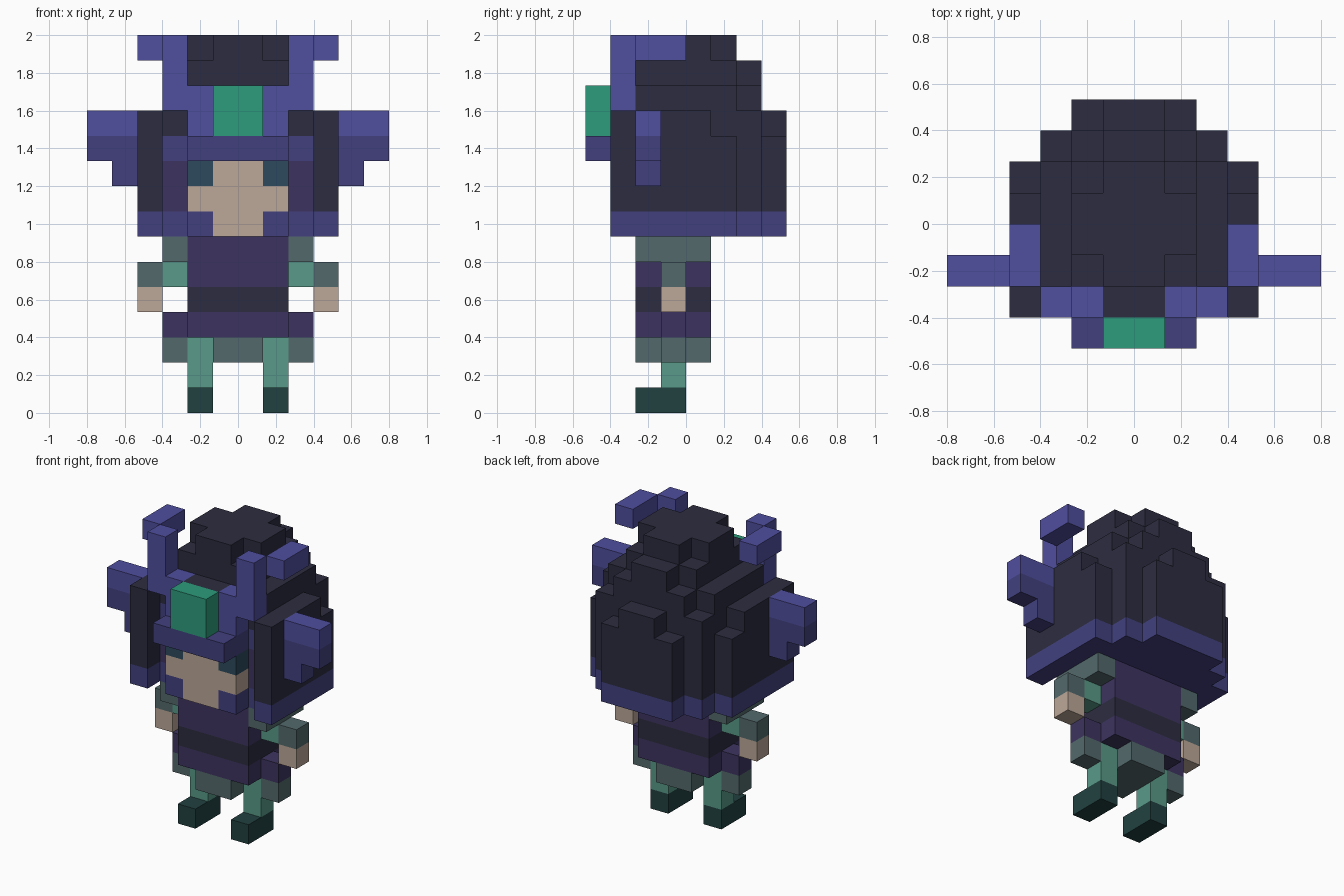
import bpy
import bmesh

if "Cube" in bpy.data.objects:
    bpy.data.objects.remove(bpy.data.objects["Cube"], do_unlink=True)

U = 2 / 15  # size of one block


def material(name, hex_code):
    rgb = [int(hex_code[i:i + 2], 16) / 255 for i in (0, 2, 4)]
    lin = [c / 12.92 if c <= 0.04045 else ((c + 0.055) / 1.055) ** 2.4 for c in rgb]
    m = bpy.data.materials.new(name)
    m.use_nodes = True
    m.diffuse_color = (*lin, 1)
    bsdf = m.node_tree.nodes["Principled BSDF"]
    bsdf.inputs["Base Color"].default_value = (*lin, 1)
    bsdf.inputs["Roughness"].default_value = 0.9
    return m


HAIR = material("charcoal", "2c2c40")
BLUE = material("bright_indigo", "504e9e")
NAVY = material("deep_indigo", "42407f")
GEM = material("emerald", "2d9c7c")
SKIN = material("skin", "bca798")
PURPLE = material("dark_purple", "3d3460")
EYE = material("eye_teal", "2c4a5c")
GREEN = material("sea_green", "599a88")
GREY = material("grey_green", "53696c")
SHOE = material("dark_teal", "214040")


def prism(name, outline, z0, z1, mat):
    """Extrude a flat outline, given in blocks, from z0 up to z1."""
    bm = bmesh.new()
    base = bm.faces.new([bm.verts.new((x * U, y * U, z0 * U)) for x, y in outline])
    top = bmesh.ops.extrude_face_region(bm, geom=[base])["geom"]
    bmesh.ops.translate(bm, vec=(0, 0, (z1 - z0) * U),
                        verts=[v for v in top if isinstance(v, bmesh.types.BMVert)])
    bmesh.ops.recalc_face_normals(bm, faces=bm.faces)
    mesh = bpy.data.meshes.new(name)
    bm.to_mesh(mesh)
    bm.free()
    mesh.materials.append(mat)
    obj = bpy.data.objects.new(name, mesh)
    bpy.context.collection.objects.link(obj)
    return obj


def box(name, x, y, z, mat):
    prism(name, [(x[0], y[0]), (x[1], y[0]), (x[1], y[1]), (x[0], y[1])], *z, mat)


def pair(name, x, y, z, mat):
    box("left_" + name, x, y, z, mat)
    box("right_" + name, (-x[1], -x[0]), y, z, mat)


def slab(name, half, z0, z1, mat):
    """Symmetric slab from the +x half of its outline, front to back."""
    mirrored = [(-x, y) for x, y in reversed(half) if x > 0]
    prism(name, half + mirrored, z0, z1, mat)


# Legs and shoes
pair("shoe", (1, 2), (-2, 0), (0, 1), SHOE)
pair("leg", (1, 2), (-1, 0), (1, 3), GREEN)

# Skirt hem, skirt, belt and chest
box("hem", (-1, 1), (-2, 1), (2, 3), GREY)
pair("hem_side", (2, 3), (-1, 0), (2, 3), GREY)
box("skirt", (-2, 2), (-2, 1), (3, 4), PURPLE)
pair("skirt_side", (2, 3), (-1, 0), (3, 4), PURPLE)
box("belt", (-2, 2), (-2, 1), (4, 5), HAIR)
box("chest", (-2, 2), (-2, 1), (5, 7), PURPLE)

# Arms
pair("shoulder", (2, 3), (-2, 1), (6, 7), GREY)
pair("arm", (2, 3), (-1, 0), (5, 6), GREEN)
pair("cuff", (3, 4), (-1, 0), (5, 6), GREY)
pair("hand", (3, 4), (-1, 0), (4, 5), SKIN)

# Hair in stepped layers, with a pocket for the face
lower = [(0, -1), (3, -1), (3, -3), (4, -3), (4, 2), (3, 2), (3, 3), (2, 3), (2, 4), (0, 4)]
slab("hair_rim", lower, 7, 8, NAVY)
slab("hair_lower", lower, 8, 11, HAIR)
slab("hair_middle", [(0, -2), (3, -2), (3, -3), (4, -3), (4, 1), (3, 1),
                     (3, 3), (1, 3), (1, 4), (0, 4)], 11, 12, HAIR)
slab("hair_upper", [(0, -2), (3, -2), (3, 2), (2, 2), (2, 3), (0, 3)], 12, 13, HAIR)
slab("hair_crown", [(0, -2), (2, -2), (2, 2), (1, 2), (1, 3), (0, 3)], 13, 14, HAIR)
slab("hair_top", [(0, -2), (1, -2), (1, -1), (2, -1), (2, 1), (1, 1), (1, 2), (0, 2)],
     14, 15, HAIR)
box("hair_fringe", (-1, 1), (-3, -2), (11, 13), HAIR)

# Face
box("chin", (-1, 1), (-3, -1), (7, 8), SKIN)
box("face", (-2, 2), (-3, -1), (8, 9), SKIN)
box("nose_bridge", (-1, 1), (-3, -1), (9, 10), SKIN)
pair("eye", (1, 2), (-3, -1), (9, 10), EYE)
pair("cheek", (2, 3), (-2, -1), (8, 10), PURPLE)
pair("collar_front", (1, 2), (-3, -1), (7, 8), NAVY)
pair("collar_side", (2, 3), (-2, -1), (7, 8), NAVY)

# Headband and gem
box("headband", (-2, 2), (-4, -1), (10, 11), NAVY)
pair("headband_side", (2, 3), (-2, -1), (10, 11), NAVY)
box("gem", (-1, 1), (-4, -3), (11, 13), GEM)

# Antlers on top
pair("antler_base", (1, 2), (-3, -2), (11, 13), BLUE)
pair("antler_post", (2, 3), (-3, -2), (12, 15), BLUE)
pair("antler_tip", (3, 4), (-2, 0), (14, 15), BLUE)

# Side fins
pair("fin_top", (4, 6), (-2, -1), (11, 12), BLUE)
pair("fin_middle", (4, 6), (-2, -1), (10, 11), NAVY)
pair("fin_bottom", (4, 5), (-2, -1), (9, 10), NAVY)
